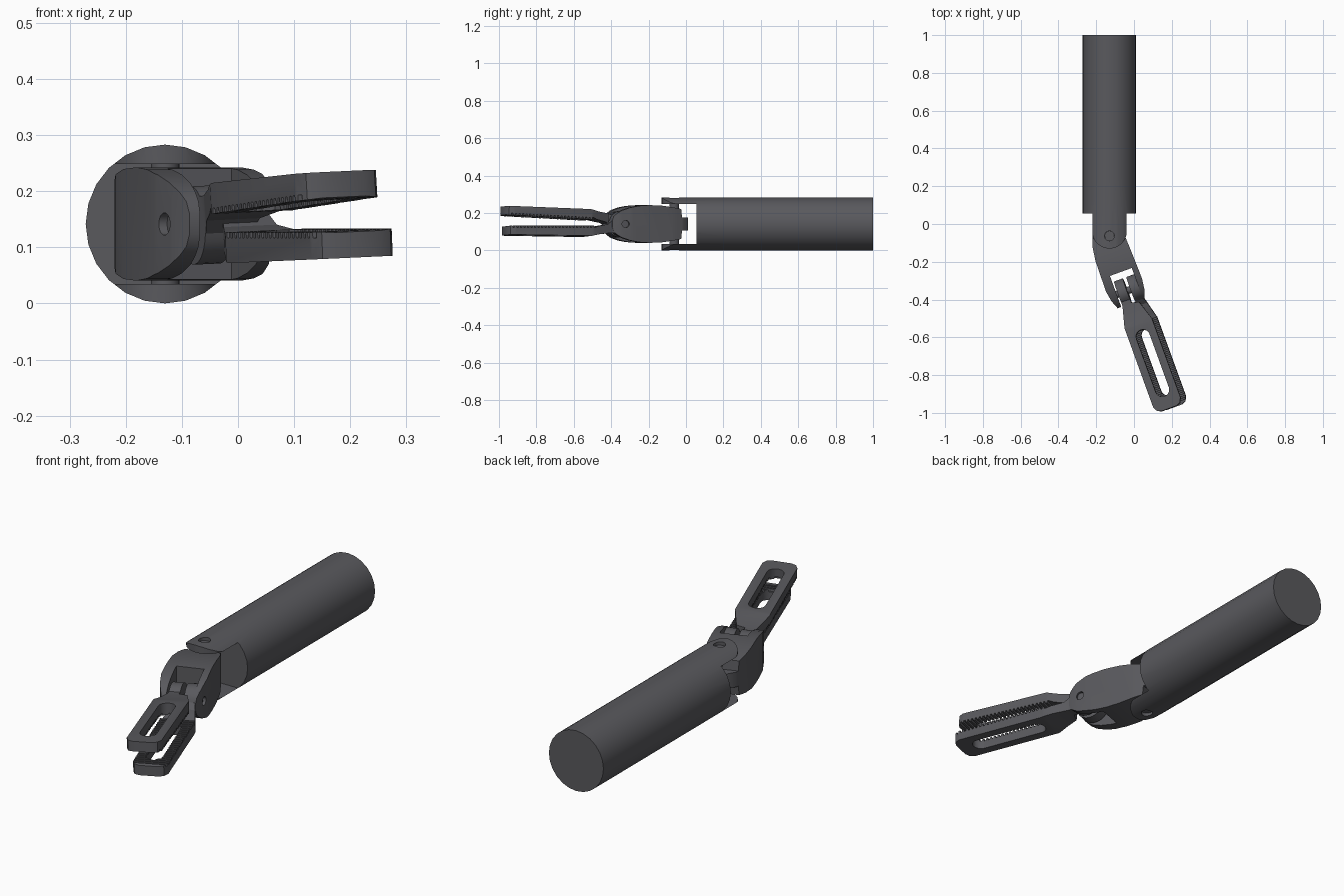
import bpy, bmesh
from math import sin, cos, pi, radians
from mathutils import Matrix, Vector

if "Cube" in bpy.data.objects:
    bpy.data.objects.remove(bpy.data.objects["Cube"])

R = 0.1415                                  # shaft radius
CX, CZ = -0.13, R                           # shaft axis
PIVOT_Y = -0.063                            # wrist hinge
JAW_PIN = 0.305                             # jaw hinge, distance along the wrist
WRIST = Matrix.Translation((CX, PIVOT_Y, CZ)) @ Matrix.Rotation(radians(20), 4, 'Z')

steel = bpy.data.materials.new("dark_steel")
steel.use_nodes = True
steel.diffuse_color = (0.1, 0.1, 0.11, 1)
steel.node_tree.nodes["Principled BSDF"].inputs["Base Color"].default_value = (0.1, 0.1, 0.11, 1)


def prism(name, outline, lo, hi, place):
    """Extrude a 2D outline from lo to hi; place maps (u, v, w) to a point."""
    bm = bmesh.new()
    ends = [[bm.verts.new(place(u, v, w)) for u, v in outline] for w in (lo, hi)]
    for end in ends:
        bm.faces.new(end)
    n = len(outline)
    for i in range(n):
        j = (i + 1) % n
        bm.faces.new((ends[0][i], ends[0][j], ends[1][j], ends[1][i]))
    bmesh.ops.recalc_face_normals(bm, faces=bm.faces)
    mesh = bpy.data.meshes.new(name)
    bm.to_mesh(mesh)
    bm.free()
    mesh.materials.append(steel)
    obj = bpy.data.objects.new(name, mesh)
    bpy.context.collection.objects.link(obj)
    return obj


def plan(a, lat, w):
    return Vector((lat, -a, w))


def side(a, h, w):
    return Vector((w, -a, h))


def along_y(u, v, w):
    return Vector((u, w, v))


def arc(cu, cv, r, start, end, n):
    angles = [radians(start + (end - start) * i / n) for i in range(n + 1)]
    return [(cu + r * cos(t), cv + r * sin(t)) for t in angles]


def circle(cu, cv, r, n):
    return arc(cu, cv, r, 90, 450, n)[:-1]


def cut(obj, tool, operation='DIFFERENCE'):
    """Apply a boolean and discard the tool."""
    mod = obj.modifiers.new("cut", 'BOOLEAN')
    mod.object, mod.operation, mod.solver = tool, operation, 'EXACT'
    bpy.context.view_layer.objects.active = obj
    bpy.ops.object.modifier_apply(modifier=mod.name)
    bpy.data.objects.remove(tool)


def finish(obj, matrix, angle=32):
    obj.data.transform(matrix)
    bpy.ops.object.select_all(action='DESELECT')
    obj.select_set(True)
    bpy.context.view_layer.objects.active = obj
    bpy.ops.object.shade_smooth_by_angle(angle=radians(angle))


# Shaft tube
SHAFT = Matrix.Translation((CX, 0, CZ))
shaft = prism("shaft", circle(0, 0, R, 24), 0.24, 1.0, along_y)
finish(shaft, SHAFT)

# Clevis: end of the tube, cut down to two rounded prongs
clevis = prism("clevis", circle(0, 0, R, 24), -0.2, 0.24, along_y)
shape = [(-0.3, -0.2), (-0.055, -0.2), (-0.055, -0.092)]
shape += arc(0.038, 0, 0.092, -90, 90, 16) + [(-0.055, 0.092), (-0.055, 0.2), (-0.3, 0.2)]
cut(clevis, prism("prong_shape", shape, -0.2, 0.2, plan), 'INTERSECT')
gap = [(-0.055, -0.107), (0.3, -0.107), (0.3, 0.107), (-0.055, 0.107)]
cut(clevis, prism("prong_gap", gap, -0.3, 0.3, side))
cut(clevis, prism("hinge_hole", circle(-PIVOT_Y, 0, 0.026, 20), -0.2, 0.2, plan))
finish(clevis, SHAFT)

# Vertical hinge pin
hinge_pin = prism("hinge_pin", circle(0, 0, 0.0255, 20), -0.125, 0.125, plan)
finish(hinge_pin, WRIST)

# Wrist body: side outline crossed with plan outline, forked at the front
upper = [(0.375, 0.018), (0.367, 0.04), (0.35, 0.057), (0.325, 0.073), (0.28, 0.088),
         (0.23, 0.097), (0.17, 0.101), (0.1, 0.098), (0.04, 0.09), (-0.015, 0.08),
         (-0.02, 0.035), (-0.09, 0.035)]
outline = upper + [(a, -h) for a, h in reversed(upper)]
wrist = prism("wrist_body", outline, -0.2, 0.2, side)
top = [(0.38, -0.088), (0.33, -0.108), (0.27, -0.118), (0.1, -0.115), (0.03, -0.105),
       (-0.03, -0.085), (-0.065, -0.045), (-0.078, 0), (-0.065, 0.04), (-0.03, 0.065),
       (0.03, 0.077), (0.1, 0.08), (0.27, 0.085), (0.33, 0.077), (0.38, 0.06)]
cut(wrist, prism("wrist_plan", top, -0.2, 0.2, plan), 'INTERSECT')
fork = [(0.2, -0.07), (0.5, -0.07), (0.5, 0.053), (0.2, 0.053)]
cut(wrist, prism("fork_slot", fork, -0.2, 0.2, plan))
cut(wrist, prism("jaw_pin_hole", circle(JAW_PIN, 0, 0.02, 20), -0.2, 0.2, side))
finish(wrist, WRIST)

# Cross pin carrying both jaws
jaw_pin = prism("jaw_pin", circle(JAW_PIN, 0, 0.0195, 20), -0.1, 0.07, side)
finish(jaw_pin, WRIST)


def jaw(name, flip, opening):
    # Side profile: knuckle, neck, outer face, toothed inner face
    profile = arc(JAW_PIN, 0, 0.07, 45, 345, 24)
    profile += [(0.4, 0.004), (0.46, 0.014)]
    teeth, first, last = 24, 0.48, 0.96
    pitch = (last - first) / teeth
    for i in range(teeth):
        a = first + i * pitch
        profile += [(a, 0.022), (a + pitch * 0.4, 0.022),
                    (a + pitch * 0.45, 0.012), (a + pitch * 0.95, 0.012)]
    profile += [(0.97, 0.014), (0.97, 0.06), (0.5, 0.067), (0.45, 0.057), (0.38, 0.05)]
    body = prism(name, profile, -0.15, 0.15, side)

    # Plan: narrow knuckle flaring to a chamfered paddle with a long window
    paddle = [(0.2, -0.06), (0.2, -0.01), (0.375, -0.01), (0.385, 0.03), (0.49, 0.065),
              (0.935, 0.065), (0.96, 0.053), (0.97, 0.03), (0.97, -0.054),
              (0.96, -0.077), (0.935, -0.089), (0.49, -0.089), (0.375, -0.06)]
    cut(body, prism("paddle_shape", paddle, -0.2, 0.2, plan), 'INTERSECT')
    mid = -0.012
    window = arc(0.565, mid, 0.037, 90, 270, 10) + arc(0.865, mid, 0.037, -90, 90, 10)
    cut(body, prism("window", window, -0.2, 0.2, plan))

    hinge = Matrix.Translation((0, -JAW_PIN, 0))
    swing = hinge @ Matrix.Rotation(radians(-opening), 4, 'X') @ hinge.inverted()
    turn = Matrix.Rotation(pi if flip else 0, 4, 'Y')
    roll = Matrix.Rotation(radians(-2.5), 4, 'Y')
    finish(body, WRIST @ roll @ turn @ swing, 28)


jaw("upper_jaw", False, 3)
jaw("lower_jaw", True, 0)
